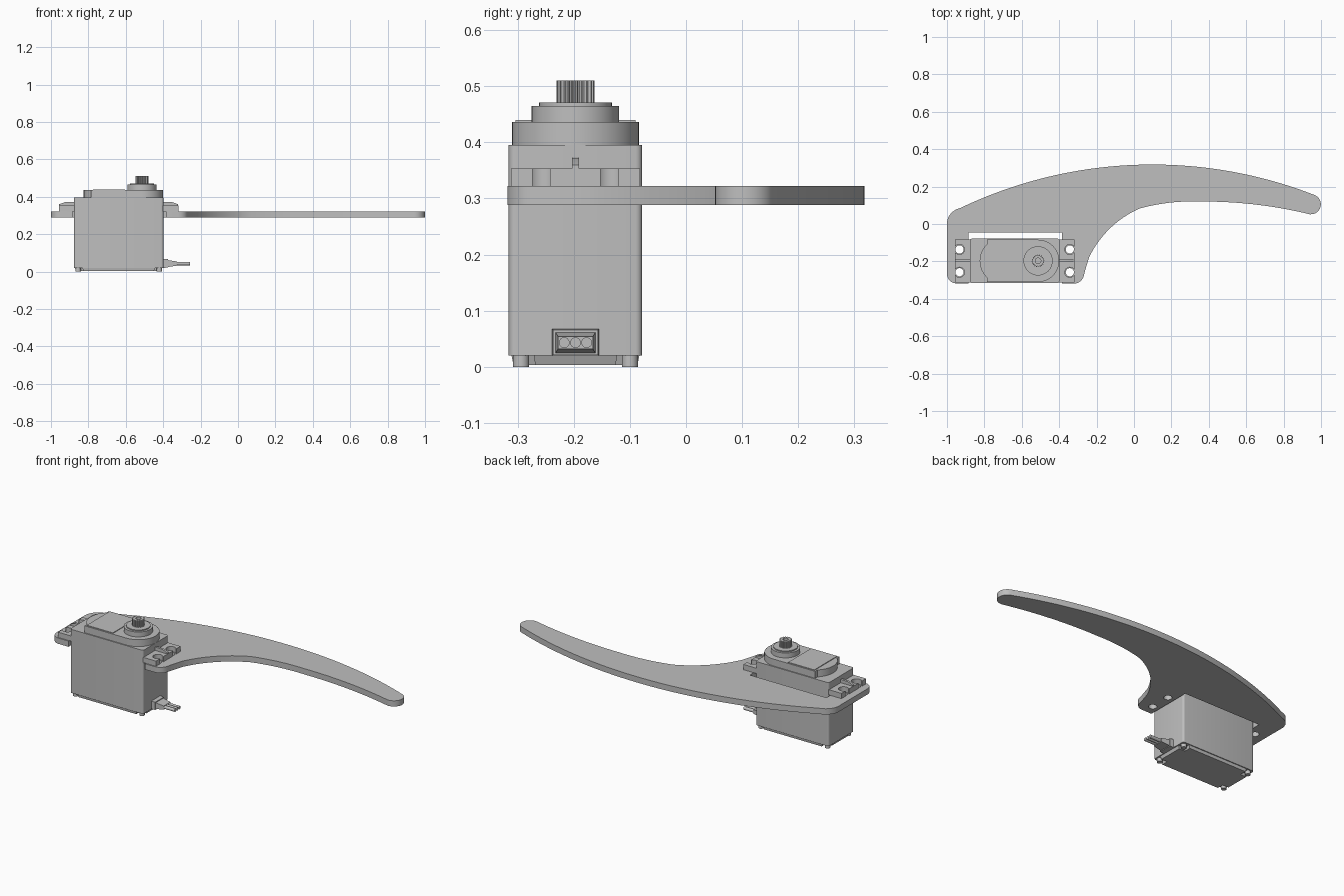
import bpy, bmesh, math
from mathutils import Vector

cube = bpy.data.objects.get("Cube")
if cube:
    bpy.data.objects.remove(cube, do_unlink=True)

grey = bpy.data.materials.new("plain grey")
grey.use_nodes = True
COLOUR = (0.52, 0.52, 0.52, 1)
grey.diffuse_color = COLOUR
grey.node_tree.nodes["Principled BSDF"].inputs["Base Color"].default_value = COLOUR

CX, CY = -0.638, -0.197      # servo centre
SX = -0.513                  # output shaft


def finish(name, mesh):
    mesh.materials.clear()
    mesh.materials.append(grey)
    ob = bpy.data.objects.new(name, mesh)
    bpy.context.collection.objects.link(ob)
    bpy.ops.object.select_all(action='DESELECT')
    ob.select_set(True)
    bpy.context.view_layer.objects.active = ob
    bpy.ops.object.shade_smooth_by_angle(angle=math.radians(30))
    return ob


def prism(name, loops, z0, z1, bottom_scale=1.0):
    """Extrude an outline (first loop) with holes (other loops) from z0 to z1."""
    curve = bpy.data.curves.new(name, 'CURVE')
    curve.dimensions = '2D'
    curve.fill_mode = 'BOTH'
    curve.extrude = (z1 - z0) / 2
    for loop in loops:
        spline = curve.splines.new('POLY')
        spline.points.add(len(loop) - 1)
        for p, (x, y) in zip(spline.points, loop):
            p.co = (x, y, 0, 1)
        spline.use_cyclic_u = True
    temp = bpy.data.objects.new(name, curve)
    bpy.context.collection.objects.link(temp)
    bpy.context.view_layer.update()
    mesh = bpy.data.meshes.new_from_object(
        temp.evaluated_get(bpy.context.evaluated_depsgraph_get()))
    bpy.data.objects.remove(temp)
    bm = bmesh.new()
    bm.from_mesh(mesh)
    bmesh.ops.remove_doubles(bm, verts=bm.verts, dist=1e-5)
    bmesh.ops.recalc_face_normals(bm, faces=bm.faces)
    for v in bm.verts:
        if v.co.z < 0 and bottom_scale != 1:
            v.co.x = CX + (v.co.x - CX) * bottom_scale
            v.co.y = CY + (v.co.y - CY) * bottom_scale
        v.co.z += (z0 + z1) / 2
    bm.to_mesh(mesh)
    bm.free()
    return finish(name, mesh)


def circle(x, y, r, n=32):
    return [(x + r * math.cos(2 * math.pi * i / n),
             y + r * math.sin(2 * math.pi * i / n)) for i in range(n)]


def rounded(x0, x1, y0, y1, r, n=5):
    pts = []
    corners = ((x1 - r, y1 - r), (x0 + r, y1 - r), (x0 + r, y0 + r), (x1 - r, y0 + r))
    for k, (cx, cy) in enumerate(corners):
        for i in range(n + 1):
            a = math.pi / 2 * (k + i / n)
            pts.append((cx + r * math.cos(a), cy + r * math.sin(a)))
    return pts


def rect(x0, x1, y0, y1):
    return [(x1, y1), (x0, y1), (x0, y0), (x1, y0)]


def arc(a, b, c, n=10):
    """Points of the circular arc from a through b to c, without c."""
    a, b, c = Vector(a), Vector(b), Vector(c)
    u, v = b - a, c - a
    d = 2 * (u.x * v.y - u.y * v.x)
    o = a + Vector((v.y * u.dot(u) - u.y * v.dot(v), u.x * v.dot(v) - v.x * u.dot(u))) / d
    start, end = (math.atan2(p.y - o.y, p.x - o.x) for p in (a, c))
    sweep = (end - start) % (2 * math.pi)
    if d < 0:
        sweep -= 2 * math.pi
    r = (a - o).length
    return [(o.x + r * math.cos(start + sweep * i / n),
             o.y + r * math.sin(start + sweep * i / n)) for i in range(n)]


def hull(name, ends):
    """Loft between rectangles given as (x, y half width, z low, z high)."""
    bm = bmesh.new()
    rings = [[bm.verts.new((x, CY + sy * hw, z)) for sy, z in
              ((-1, z0), (1, z0), (1, z1), (-1, z1))] for x, hw, z0, z1 in ends]
    for p, q in zip(rings, rings[1:]):
        for i in range(4):
            bm.faces.new((p[i], p[(i + 1) % 4], q[(i + 1) % 4], q[i]))
    bm.faces.new(rings[0])
    bm.faces.new(rings[-1])
    bmesh.ops.recalc_face_normals(bm, faces=bm.faces)
    mesh = bpy.data.meshes.new(name)
    bm.to_mesh(mesh)
    bm.free()
    return finish(name, mesh)


# Curved arm with an open bay for the servo and four mounting holes
hole_y = (CY - 0.061, CY + 0.061)
F = -0.318
outline = arc((-1, 0.01), (-0.982, 0.053), (-0.93, 0.085), 6)
outline += arc((-0.93, 0.085), (0.11, 0.318), (0.96, 0.157), 40)
outline += arc((0.96, 0.157), (0.997, 0.09), (0.94, 0.052), 12)
outline += arc((0.94, 0.052), (0.65, 0.104), (0.35, 0.12), 14)
outline += arc((0.35, 0.12), (0.16, 0.11), (0.03, 0.083), 10)
outline += arc((0.03, 0.083), (-0.14, -0.035), (-0.25, -0.2), 16)
outline += [(-0.262, -0.25)]
outline += arc((-0.268, -0.275), (-0.285, -0.305), (-0.32, F), 6)
outline += [(-0.32, F), (-0.385, F), (-0.385, -0.046), (-0.885, -0.046), (-0.885, F)]
outline += arc((-0.95, F), (-0.985, -0.303), (-1, -0.268), 6)
outline += [(-1, -0.268)]
holes = [circle(CX + s * 0.295, y, 0.022, 24) for s in (-1, 1) for y in hole_y]
prism("curved_arm", [outline] + holes, 0.288, 0.322)

# Servo case, bottom cover and corner screws
X0, X1, Y0, Y1 = -0.877, -0.399, -0.316, -0.078
prism("servo_case", [rounded(X0, X1, Y0, Y1, 0.012)], 0.02, 0.395)
hx, hy, notch = 0.234, 0.114, 0.04
cover = []
for sx, sy in ((1, 1), (-1, 1), (-1, -1), (1, -1)):
    corner = [(hx, hy - notch), (hx - notch, hy - notch), (hx - notch, hy)]
    if sx * sy < 0:
        corner.reverse()
    cover += [(CX + sx * x, CY + sy * y) for x, y in corner]
prism("bottom_cover", [cover], 0.003, 0.021, 0.97)
for sx in (-1, 1):
    for sy in (-1, 1):
        prism("case_screw", [circle(CX + sx * 0.217, CY + sy * 0.097, 0.0145, 20)], 0, 0.021)

# Mounting lugs with open screw slots and a sloped rib, one at each end
for s in (-1, 1):
    edge = [(0.235, 0.115), (0.235, -0.115), (0.32, -0.115)]
    for y in hole_y:
        a0 = math.asin(0.016 / 0.027)
        edge.append((0.32, y - CY - 0.016))
        for i in range(21):
            a = -a0 - (2 * math.pi - 2 * a0) * i / 20
            edge.append((0.295 + 0.027 * math.cos(a), y - CY + 0.027 * math.sin(a)))
        edge.append((0.32, y - CY + 0.016))
    edge.append((0.32, 0.115))
    prism("mounting_lug", [[(CX + s * x, CY + y) for x, y in edge]], 0.322, 0.353)
    hull("lug_rib", [(CX + s * 0.235, 0.0065, 0.35, 0.373),
                     (CX + s * 0.285, 0.0065, 0.35, 0.372),
                     (CX + s * 0.318, 0.0065, 0.35, 0.36)])

# Gearbox cap: rounded at the shaft end, with a small step and a raised panel
R = 0.113
cap = [(-0.785, CY + R), (-0.785, CY - R)]
cap += arc((SX, CY - R), (SX + R, CY), (SX, CY + R), 28) + [(SX, CY + R)]
prism("gearbox_cap", [cap], 0.39, 0.436)
step = arc((-0.78, CY + 0.095), (-0.825, CY), (-0.78, CY - 0.095), 12)
prism("cap_step", [step + [(-0.78, CY - 0.095)]], 0.39, 0.436)
prism("cap_panel", [rect(-0.775, -0.605, CY - 0.107, CY + 0.107)], 0.43, 0.44)

# Output boss and splined shaft with a screw hole
prism("output_boss", [circle(SX, CY, 0.078, 40)], 0.43, 0.465)
prism("output_collar", [circle(SX, CY, 0.065, 40)], 0.46, 0.471)
teeth = 20
spline = []
for i in range(teeth * 4):
    r = 0.034 if i % 4 < 2 else 0.029
    a = 2 * math.pi * i / (teeth * 4)
    spline.append((SX + r * math.cos(a), CY + r * math.sin(a)))
prism("splined_shaft", [spline, circle(SX, CY, 0.015, 20)], 0.47, 0.51)

# Cable strain relief and three wires
hull("cable_collar", [(-0.405, 0.042, 0.02, 0.068), (-0.375, 0.04, 0.021, 0.066)])
hull("strain_relief", [(-0.38, 0.036, 0.024, 0.062), (-0.325, 0.031, 0.032, 0.054)])
for i in (-1, 0, 1):
    bpy.ops.mesh.primitive_cylinder_add(vertices=16, radius=0.0095, depth=0.08,
                                        location=(-0.297, CY + i * 0.02, 0.043),
                                        rotation=(0, math.pi / 2, 0))
    wire = bpy.context.object
    wire.name = "cable_wire"
    wire.data.materials.append(grey)
    bpy.ops.object.shade_smooth_by_angle(angle=math.radians(30))
